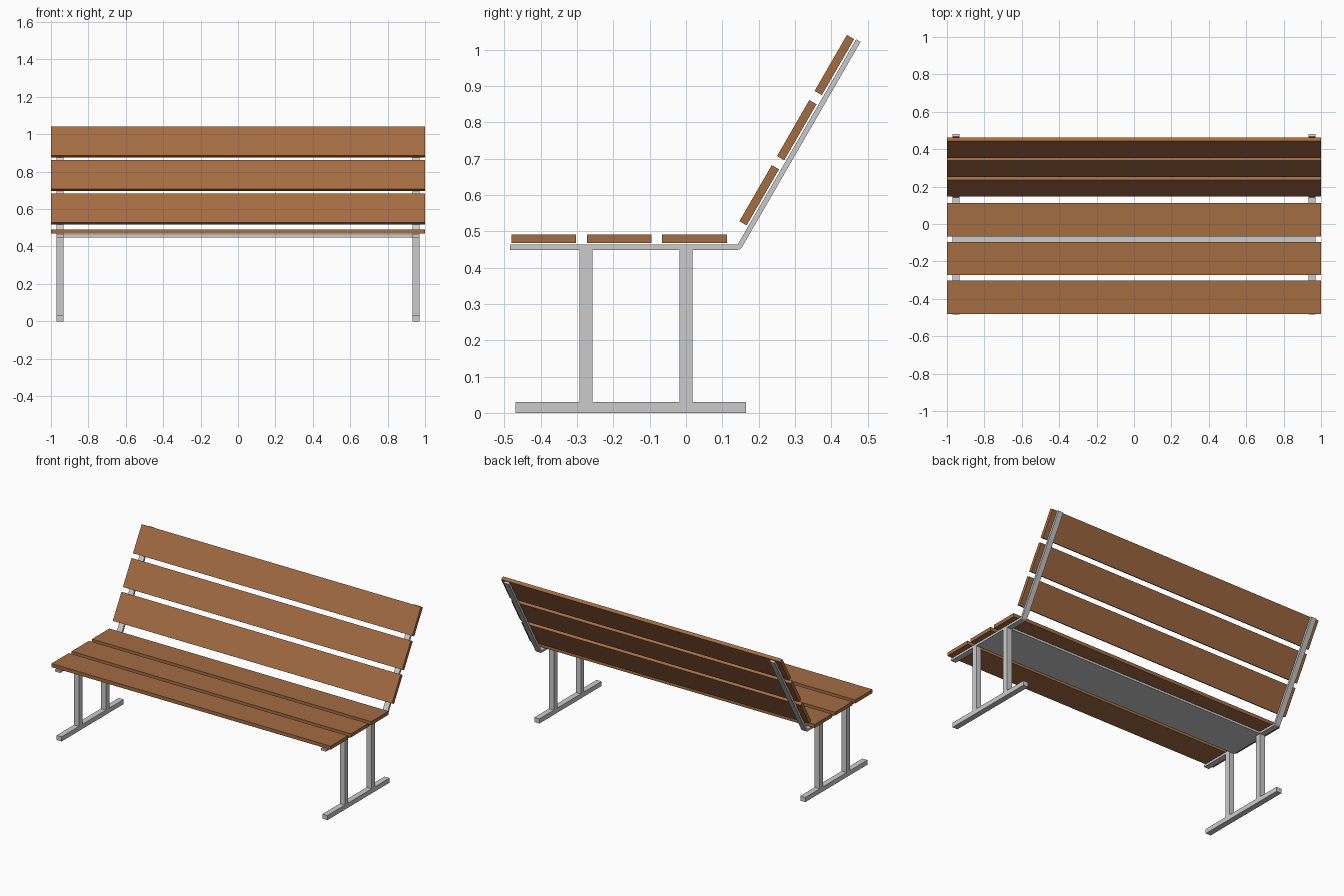
import bpy, bmesh
from math import sin, cos, radians
from mathutils import Vector

if "Cube" in bpy.data.objects:
    bpy.data.objects.remove(bpy.data.objects["Cube"])

TILT = radians(60)
BEND = Vector((0.142, 0.463))          # y, z of the rail's inner bend
THICK, RAIL_X, RAIL_W = 0.014, 0.952, 0.036

wood = bpy.data.materials.new("wood")
wood.diffuse_color = (0.37, 0.15, 0.055, 1)
wood.use_nodes = True
wood.node_tree.nodes["Principled BSDF"].inputs["Base Color"].default_value = wood.diffuse_color


def extrude_profile(name, pts, x0, x1, mat=None):
    """Extrude a (y, z) outline along x."""
    bm = bmesh.new()
    face = bm.faces.new([bm.verts.new((x0, y, z)) for y, z in pts])
    new = bmesh.ops.extrude_face_region(bm, geom=[face])["geom"]
    bmesh.ops.translate(bm, vec=(x1 - x0, 0, 0),
                        verts=[g for g in new if isinstance(g, bmesh.types.BMVert)])
    bmesh.ops.recalc_face_normals(bm, faces=bm.faces)
    me = bpy.data.meshes.new(name)
    bm.to_mesh(me)
    bm.free()
    ob = bpy.data.objects.new(name, me)
    bpy.context.collection.objects.link(ob)
    if mat:
        me.materials.append(mat)
    return ob


def box(name, x0, x1, y0, y1, z0, z1):
    return extrude_profile(name, [(y0, z0), (y1, z0), (y1, z1), (y0, z1)], x0, x1)


def slat(name, centre, angle):
    u = Vector((cos(angle), sin(angle))) * 0.089
    v = Vector((-sin(angle), cos(angle))) * 0.0115
    extrude_profile(name, [centre - u - v, centre + u - v, centre + u + v, centre - u + v],
                    -1, 1, wood)


# Seat and backrest slats
up = Vector((cos(TILT), sin(TILT)))
out = Vector((-sin(TILT), cos(TILT)))
for i in range(3):
    slat(f"seat_slat_{i + 1}", Vector((-0.3915 + 0.2075 * i, 0.4795)), 0)
    slat(f"back_slat_{i + 1}", BEND + up * (0.1476 + 0.207 * i) + out * 0.0165, TILT)

# Bent rail outline, with a rounded outer corner
top = BEND + up * 0.653
arc = [BEND + Vector((sin(a), -cos(a))) * THICK
       for a in (TILT * k / 4 for k in range(5))]
rail = [(-0.485, BEND.y), (-0.485, BEND.y - THICK), *arc, top - out * THICK, top, BEND]

# Two side frames: rail, posts and foot
for side, s in (("left", -1), ("right", 1)):
    x0, x1 = s * RAIL_X - RAIL_W / 2, s * RAIL_X + RAIL_W / 2
    extrude_profile(f"{side}_rail", rail, x0, x1)
    box(f"{side}_foot", x0, x1, -0.47, 0.165, 0, 0.03)
    for name, y in (("front", -0.2755), ("rear", 0.0)):
        box(f"{side}_{name}_post", x0, x1, y - 0.0175, y + 0.0175, 0.03, 0.449)

# Flat plate joining the frames under the seat
inner = RAIL_X - RAIL_W / 2
box("under_seat_plate", -inner, inner, -0.258, 0.017, 0.449, 0.463)
